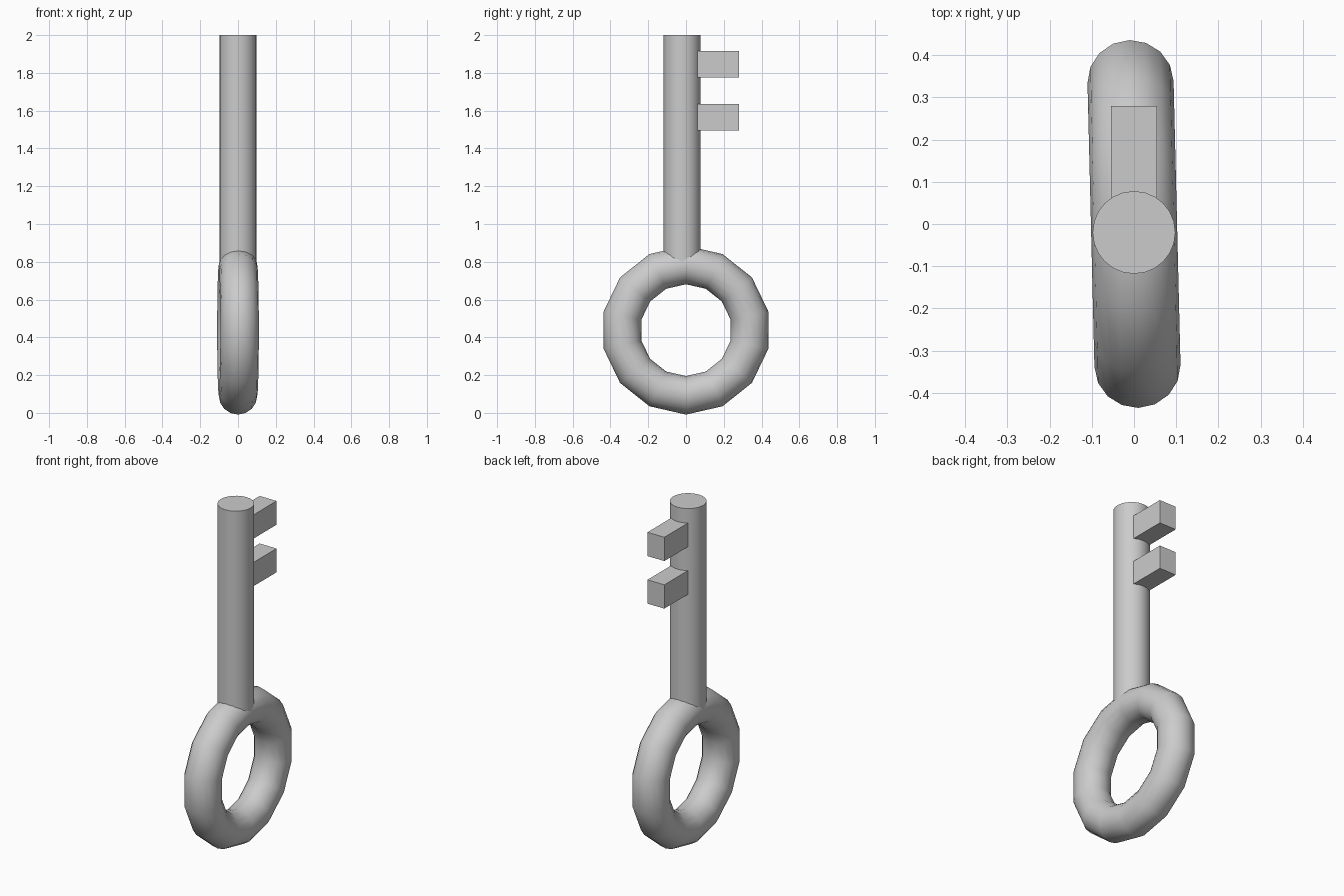
import bpy, math

if "Cube" in bpy.data.objects:
    bpy.data.objects.remove(bpy.data.objects["Cube"])


def smooth(obj, name, angle=40):
    obj.name = name
    bpy.ops.object.transform_apply(location=True, rotation=True, scale=True)
    bpy.ops.object.shade_smooth_by_angle(angle=math.radians(angle))


SHAFT_Y = -0.02

# Ring handle: 14-sided torus standing in the YZ plane, turned very slightly
bpy.ops.mesh.primitive_torus_add(
    major_segments=14, minor_segments=16, major_radius=0.345, minor_radius=0.102,
    location=(0, 0, 0.438), rotation=(math.radians(-1.4), math.radians(90), 0))
smooth(bpy.context.object, "ring_handle", 60)

# Shaft: its lower end is buried in the ring
shaft_bottom, shaft_top = 0.75, 2.0
bpy.ops.mesh.primitive_cylinder_add(
    vertices=24, radius=0.098, depth=shaft_top - shaft_bottom,
    location=(0, SHAFT_Y, (shaft_top + shaft_bottom) / 2))
smooth(bpy.context.object, "shaft")

# Two identical teeth, rooted inside the shaft
for name, z in (("lower_tooth", 1.565), ("upper_tooth", 1.845)):
    bpy.ops.mesh.primitive_cube_add(size=1, location=(0, 0.14, z))
    tooth = bpy.context.object
    tooth.name = name
    tooth.scale = (0.11, 0.28, 0.14)
    bpy.ops.object.transform_apply(location=True, rotation=True, scale=True)
